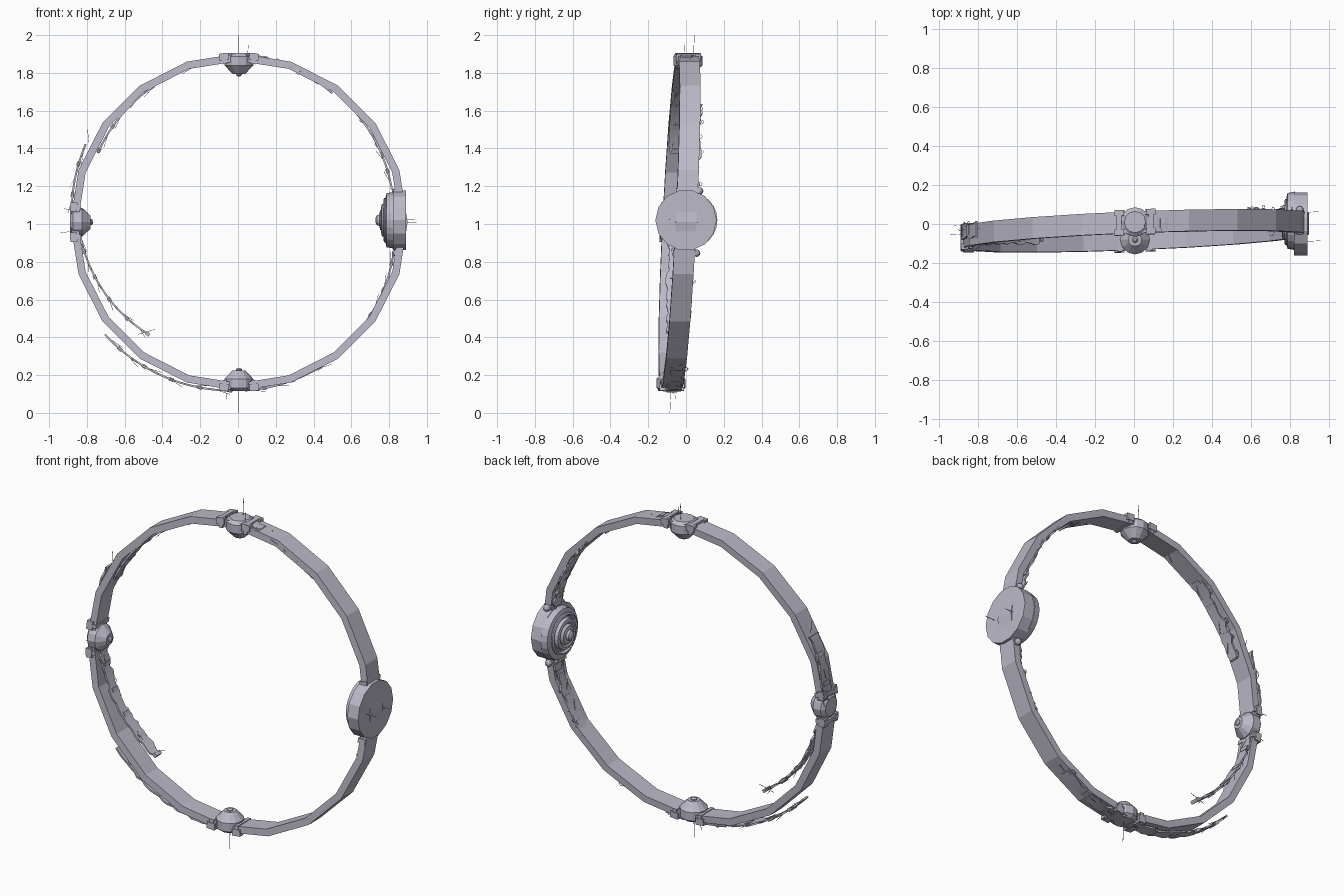
import bpy, bmesh, math, random
from mathutils import Vector

random.seed(4)
cube = bpy.data.objects.get("Cube")
if cube:
    bpy.data.objects.remove(cube)

mat = bpy.data.materials.new("lavender grey metal")
mat.use_nodes = True
colour = (0.5, 0.49, 0.58, 1)
mat.diffuse_color = colour
mat.node_tree.nodes["Principled BSDF"].inputs["Base Color"].default_value = colour

CX, CZ = 0.005, 1.01


def centre_y(x, z):
    """Depth of the tilted ring plane."""
    return -0.035 + 0.04 * x + 0.05 * (z - CZ)


def on_ring(deg, r, depth=0.0):
    a = math.radians(deg)
    x, z = CX + r * math.cos(a), CZ + r * math.sin(a)
    return Vector((x, centre_y(x, z) + depth, z))


def finish(name, bm):
    bmesh.ops.recalc_face_normals(bm, faces=bm.faces)
    mesh = bpy.data.meshes.new(name)
    bm.to_mesh(mesh)
    bm.free()
    mesh.materials.append(mat)
    ob = bpy.data.objects.new(name, mesh)
    bpy.context.collection.objects.link(ob)
    return ob


def skin(bm, rows, closed):
    """Join rows of points into a tube; cap the ends when open."""
    rows = [[bm.verts.new(p) for p in row] for row in rows]
    n = len(rows[0])
    for i in range(len(rows) if closed else len(rows) - 1):
        a, b = rows[i], rows[(i + 1) % len(rows)]
        for k in range(n):
            bm.faces.new((a[k], a[(k + 1) % n], b[(k + 1) % n], b[k]))
    if not closed:
        bm.faces.new(rows[0])
        bm.faces.new(rows[-1])


def section(deg, r_in, r_out, front, back):
    return [on_ring(deg, r_in, front), on_ring(deg, r_out, front),
            on_ring(deg, r_out, back), on_ring(deg, r_in, back)]


def lathe(name, deg, profile, sides, centre=None):
    """Revolve (distance, radius) pairs about the radial axis at an angle."""
    a = math.radians(deg)
    axis, u = Vector((math.cos(a), 0, math.sin(a))), Vector((0, 1, 0))
    v = axis.cross(u)
    base = centre or on_ring(deg, 0.9) - axis * 0.9
    bm = bmesh.new()
    rows = []
    for d, r in profile:
        rows.append([base + axis * d
                     + u * r * math.cos(math.tau * k / sides)
                     + v * r * math.sin(math.tau * k / sides) for k in range(sides)])
    skin(bm, rows, False)
    return finish(name, bm)


def needle(bm, start, end, t=0.0015):
    d = (end - start).normalized()
    u = d.orthogonal().normalized() * t
    v = d.cross(u)
    skin(bm, [[p + u, p + v, p - u, p - v] for p in (start, end)], False)


# Main faceted hoop
bm = bmesh.new()
skin(bm, [section(18 * k, 0.853, 0.893, -0.055, 0.055) for k in range(20)], True)
finish("hoop", bm)

# Curved ragged strips: name, start angle, end angle, start radius, end radius, depth
strips = [
    ("lower_outer_strip", 220, 268, 0.926, 0.892, 0.0),
    ("lower_inner_strip", 184, 230, 0.845, 0.765, 0.015),
    ("upper_left_inner_strip", 96, 154, 0.865, 0.832, -0.01),
    ("left_outer_strip", 153, 176, 0.91, 0.887, 0.02),
    ("upper_right_strip", 54, 86, 0.842, 0.888, -0.015),
    ("right_upper_strip", 12, 47, 0.828, 0.85, 0.025),
    ("right_lower_strip", -42, -12, 0.858, 0.835, 0.015),
    ("lower_right_strip", 272, 300, 0.892, 0.88, 0.01),
]
wires = bmesh.new()
for name, a0, a1, r0, r1, depth in strips:
    bm = bmesh.new()
    n = int((a1 - a0) / 2)
    rows = []
    for i in range(n + 1):
        t = i / n
        a, r = a0 + (a1 - a0) * t, r0 + (r1 - r0) * t
        front, back = depth - random.uniform(0.025, 0.045), depth + random.uniform(0.02, 0.045)
        rows.append(section(a, r - 0.005, r + 0.005, front, back))
        # Curled wire along the back edge
        if i % 3 == 1:
            size = random.uniform(0.008, 0.018)
            loop = [on_ring(a + size * 65 * math.cos(w), r, back + size * math.sin(w))
                    for w in [math.tau * k / 8 for k in range(7)]]
            for p, q in zip(loop, loop[1:]):
                needle(wires, p, q)
        # Fine tangent barbs and raised tabs
        if i % 4 == 2:
            s = random.choice((-1, 1))
            needle(wires, on_ring(a - 2, r, depth), on_ring(a + 3, r + s * 0.018, depth + s * 0.02))
        if i % 5 == 3:
            skin(bm, [section(a + j, r - 0.01, r + 0.009, depth - 0.02, depth + 0.03)
                      for j in (0, 1.6)], False)
    skin(bm, rows, False)
    finish(name, bm)

# Three small conical hubs, each with a jewel and side clamps
small = [(0.895, 0), (0.895, 0.055), (0.878, 0.076), (0.83, 0.076), (0.785, 0.034), (0.785, 0)]
small = [(d, max(r, 0.001)) for d, r in small]
for name, deg in (("top", 90), ("left_side", 180), ("bottom", 270)):
    lathe(name + "_hub", deg, small, 12)
    lathe(name + "_jewel", deg, [(0.79, 0.017), (0.78, 0.017), (0.772, 0.008)], 10)
    bm = bmesh.new()
    for side in (-1, 1):
        mid = deg + side * 5.2
        skin(bm, [section(mid + j, 0.84, 0.898, -0.062, 0.062) for j in (-0.8, 0.8)], False)
        for edge in (-0.05, 0.05):
            skin(bm, [section(mid + j, 0.86, 0.897, edge - 0.015, edge + 0.015)
                      for j in (-1.6, 1.6)], False)
    finish(name + "_clamps", bm)

# Large round boss with stepped rings and a knob
hub = Vector((0, 0, 1.02))
lathe("boss_disc", 0, [(0.82, 0.162), (0.89, 0.162)], 14, hub)
lathe("boss_rim", 0, [(0.782, 0.125), (0.787, 0.143), (0.825, 0.15)], 24, hub + Vector((0, 0.016, 0)))
stepped = [(0.8, 0.12), (0.775, 0.118), (0.77, 0.108), (0.782, 0.1), (0.782, 0.09),
           (0.762, 0.086), (0.758, 0.07), (0.765, 0.06), (0.752, 0.05), (0.748, 0.03),
           (0.735, 0.026), (0.728, 0.012)]
lathe("boss_steps", 0, stepped, 24, hub + Vector((0, 0.01, 0)))

# Bead fastenings either side of the boss
for name, deg in (("upper", 11), ("lower", -11)):
    bm = bmesh.new()
    for r, depth in ((0.86, 0.065), (0.845, 0.03)):
        made = bmesh.ops.create_icosphere(bm, subdivisions=2, radius=0.02)
        bmesh.ops.translate(bm, verts=made["verts"], vec=on_ring(deg, r, depth))
    skin(bm, [section(deg + j, 0.835, 0.88, -0.06, 0.06) for j in (-1, 1)], False)
    finish(name + "_bead_fastening", bm)

# Long fine spikes at the hubs
for deg, r, length, depth, turn in (
        (90, 0.88, 0.11, 0.03, 0), (87, 0.88, 0.06, -0.02, 0),
        (270, 0.88, 0.13, 0.0, 0), (266, 0.88, 0.06, 0.03, 0),
        (183, 0.87, 0.08, 0.02, 0.5), (176, 0.87, 0.06, 0.06, -0.4),
        (1, 0.88, 0.07, -0.09, 0), (0, 0.88, 0.06, 0.06, 0),
        (152, 0.9, 0.04, 0.02, -3.5), (228, 0.8, -0.08, 0.03, 4)):
    needle(wires, on_ring(deg, r, depth), on_ring(deg + turn, r + length, depth))
finish("wire_filigree", wires)
